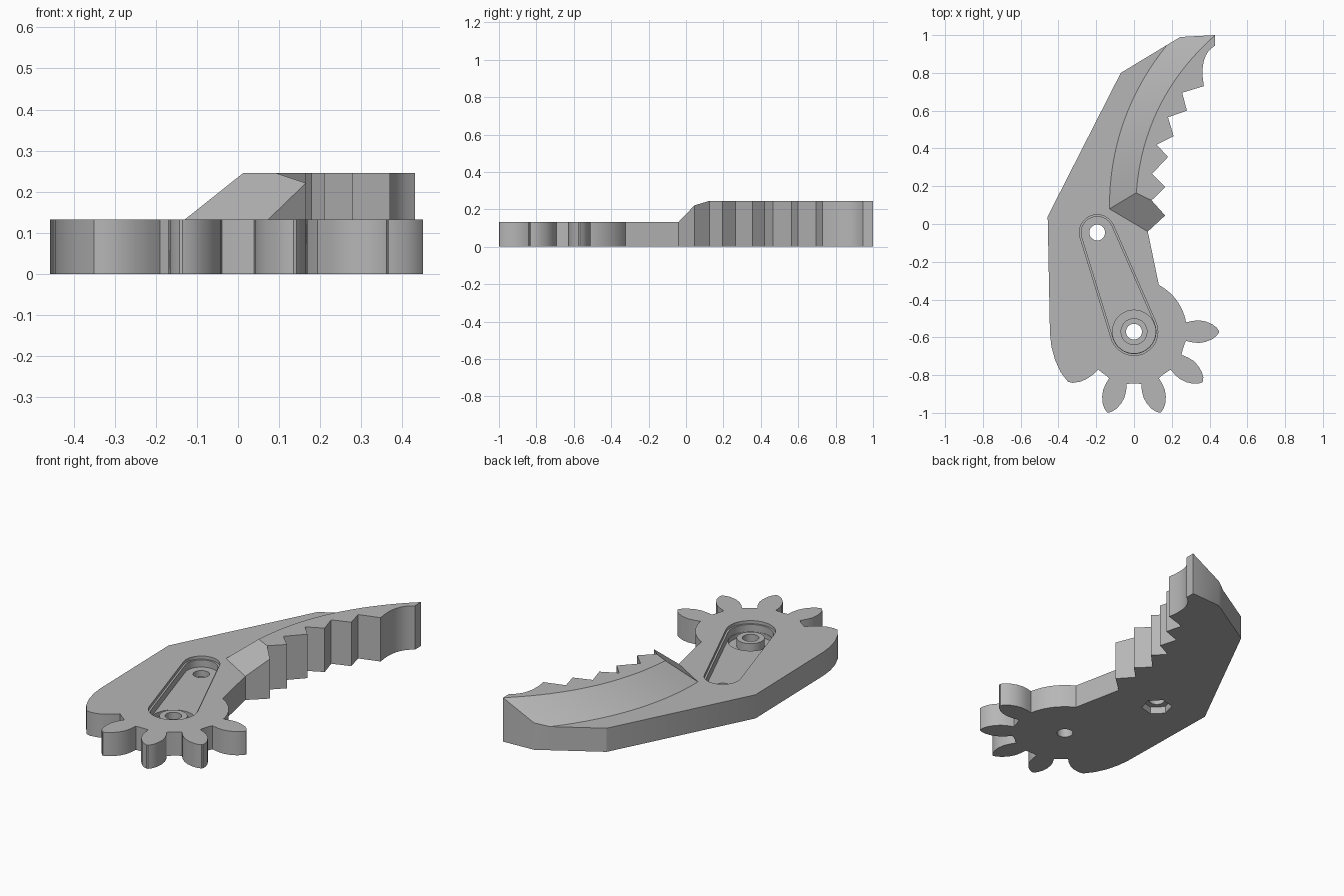
import bpy, bmesh
from math import pi, radians, cos, sin, acos, atan2, hypot
from mathutils import Vector

cube = bpy.data.objects.get("Cube")
if cube:
    bpy.data.objects.remove(cube)

PLATE, TOP = 0.132, 0.245
GEAR = Vector((0, -0.57))
PIVOT = Vector((-0.195, -0.045))

grey = bpy.data.materials.new("plain grey")
grey.use_nodes = True
grey.diffuse_color = (0.47, 0.47, 0.47, 1)
grey.node_tree.nodes["Principled BSDF"].inputs["Base Color"].default_value = grey.diffuse_color


def make_object(name, bm):
    mesh = bpy.data.meshes.new(name)
    bm.to_mesh(mesh)
    bm.free()
    mesh.materials.append(grey)
    obj = bpy.data.objects.new(name, mesh)
    bpy.context.collection.objects.link(obj)
    return obj


def prism(name, points, z0, z1):
    bm = bmesh.new()
    low = [bm.verts.new((p[0], p[1], z0)) for p in points]
    high = [bm.verts.new((p[0], p[1], z1)) for p in points]
    bm.faces.new(low[::-1])
    bm.faces.new(high)
    for i in range(len(low)):
        j = (i + 1) % len(low)
        bm.faces.new((low[i], low[j], high[j], high[i]))
    return make_object(name, bm)


def arc(center, r, a0, a1, n):
    return [(center[0] + r * cos(a0 + (a1 - a0) * i / n),
             center[1] + r * sin(a0 + (a1 - a0) * i / n)) for i in range(n + 1)]


def circle(center, r, n=40, start=0.0):
    return arc(center, r, start, start + 2 * pi, n)[:-1]


def slot(r_pivot, r_gear):
    # Tapered slot: outline wrapped around two circles
    d = PIVOT - GEAR
    phi = atan2(d.y, d.x)
    a = acos((r_gear - r_pivot) / d.length)
    return (arc(PIVOT, r_pivot, phi - a, phi + a, 20)
            + arc(GEAR, r_gear, phi + a, phi + 2 * pi - a, 24))


def bow(a, mid, b, n=16):
    # Smooth curve from a to b through mid
    a, mid, b = Vector(a), Vector(mid), Vector(b)
    c = 2 * mid - (a + b) / 2
    return [a * (1 - t) ** 2 + c * 2 * t * (1 - t) + b * t * t
            for t in (i / n for i in range(n + 1))]


def gear_tooth(angle):
    half = [(0.275, -0.049), (0.31, -0.057), (0.345, -0.06),
            (0.38, -0.054), (0.415, -0.039), (0.438, -0.021), (0.45, -0.004)]
    full = half + [(x, -y) for x, y in reversed(half)]
    c, s = cos(angle), sin(angle)
    return [(GEAR.x + x * c - y * s, GEAR.y + x * s + y * c) for x, y in full]


# Serrated gripping edge, then the tip and the back edge
grip = [(0.073, -0.04), (0.165, 0.045), (0.093, 0.125), (0.165, 0.195),
        (0.095, 0.265), (0.18, 0.355), (0.12, 0.42), (0.21, 0.465),
        (0.18, 0.565), (0.28, 0.6), (0.255, 0.695), (0.37, 0.73)]
hook = bow((0.37, 0.73), (0.37, 0.865), (0.43, 0.945), 8)[1:]
grip += [tuple(p) for p in hook] + [(0.43, 1.0)]
heel = [(-0.07, 0.80), (-0.457, 0.04), (-0.445, -0.58), (-0.437, -0.65),
        (-0.418, -0.72), (-0.388, -0.785), (-0.35, -0.835), (-0.325, -0.841),
        (-0.285, -0.835), (-0.25, -0.82), (-0.215, -0.795), (-0.19, -0.77)]

# Gear teeth around the lower end
gear = []
for deg in (-108, -72, -36, 0):
    gear += arc(GEAR, 0.275, radians(deg - 21), radians(deg - 15), 2)
    gear += gear_tooth(radians(deg))
gear += arc(GEAR, 0.28, radians(13), radians(62), 10)

# Body: plate with a raised jaw and a curved ramp, closed as one mesh
grip_z = [PLATE, 0.221] + [TOP] * (len(grip) - 2)
rim = list(zip(grip, grip_z))
rim += [((0.245, 0.99), 0.15), ((0.175, 0.948), PLATE)]
rim += [(p, PLATE) for p in heel + gear]
bm = bmesh.new()
low = [bm.verts.new((p[0], p[1], 0)) for p, z in rim]
high = [bm.verts.new((p[0], p[1], z)) for p, z in rim]
n, tip = len(rim), len(grip) - 1
bm.faces.new(low[::-1])
for i in range(n):
    j = (i + 1) % n
    bm.faces.new((low[i], low[j], high[j], high[i]))
outer = [bm.verts.new((p.x, p.y, PLATE))
         for p in bow((-0.13, 0.08), (-0.055, 0.54), (0.175, 0.948))[:-1]]
inner = [bm.verts.new((p.x, p.y, TOP))
         for p in bow((0.012, 0.165), (0.135, 0.623), (0.43, 1.0))[:-1]]
outer.append(high[tip + 2])
inner.append(high[tip])
for i in range(len(outer) - 1):
    bm.faces.new((outer[i], inner[i], inner[i + 1], outer[i + 1]))
bm.faces.new((high[tip], high[tip + 1], high[tip + 2]))
bm.faces.new((outer[0], high[0], high[1], high[2], inner[0]))
bm.faces.new(high[2:tip + 1] + inner[-2::-1])
bm.faces.new(high[tip + 2:] + [high[0]] + outer[:-1])
bmesh.ops.recalc_face_normals(bm, faces=bm.faces)
body = make_object("gripper_jaw", bm)


def combine(tool, operation):
    mod = body.modifiers.new(tool.name, "BOOLEAN")
    mod.operation = operation
    mod.solver = "EXACT"
    mod.object = tool
    bpy.context.view_layer.objects.active = body
    bpy.ops.object.modifier_apply(modifier=mod.name)
    bpy.data.objects.remove(tool)


# Stepped slot, gear-end pocket and its boss
combine(prism("slot_rim", slot(0.094, 0.126), 0.115, 0.2), "DIFFERENCE")
combine(prism("slot_floor", slot(0.084, 0.116), 0.075, 0.2), "DIFFERENCE")
combine(prism("gear_pocket", circle(GEAR, 0.114), 0.05, 0.2), "DIFFERENCE")
combine(prism("boss", circle(GEAR, 0.071), 0.03, 0.095), "UNION")

# Through holes and the hexagonal nut recess underneath
for name, center in (("gear_hole", GEAR), ("pivot_hole", PIVOT)):
    combine(prism(name, circle(center, 0.042, 32), -0.1, 0.3), "DIFFERENCE")
combine(prism("nut_recess", circle(PIVOT, 0.08, 6, radians(15)), -0.1, 0.04), "DIFFERENCE")

bpy.ops.object.select_all(action="DESELECT")
body.select_set(True)
bpy.context.view_layer.objects.active = body
bpy.ops.object.shade_smooth_by_angle(angle=radians(30))
